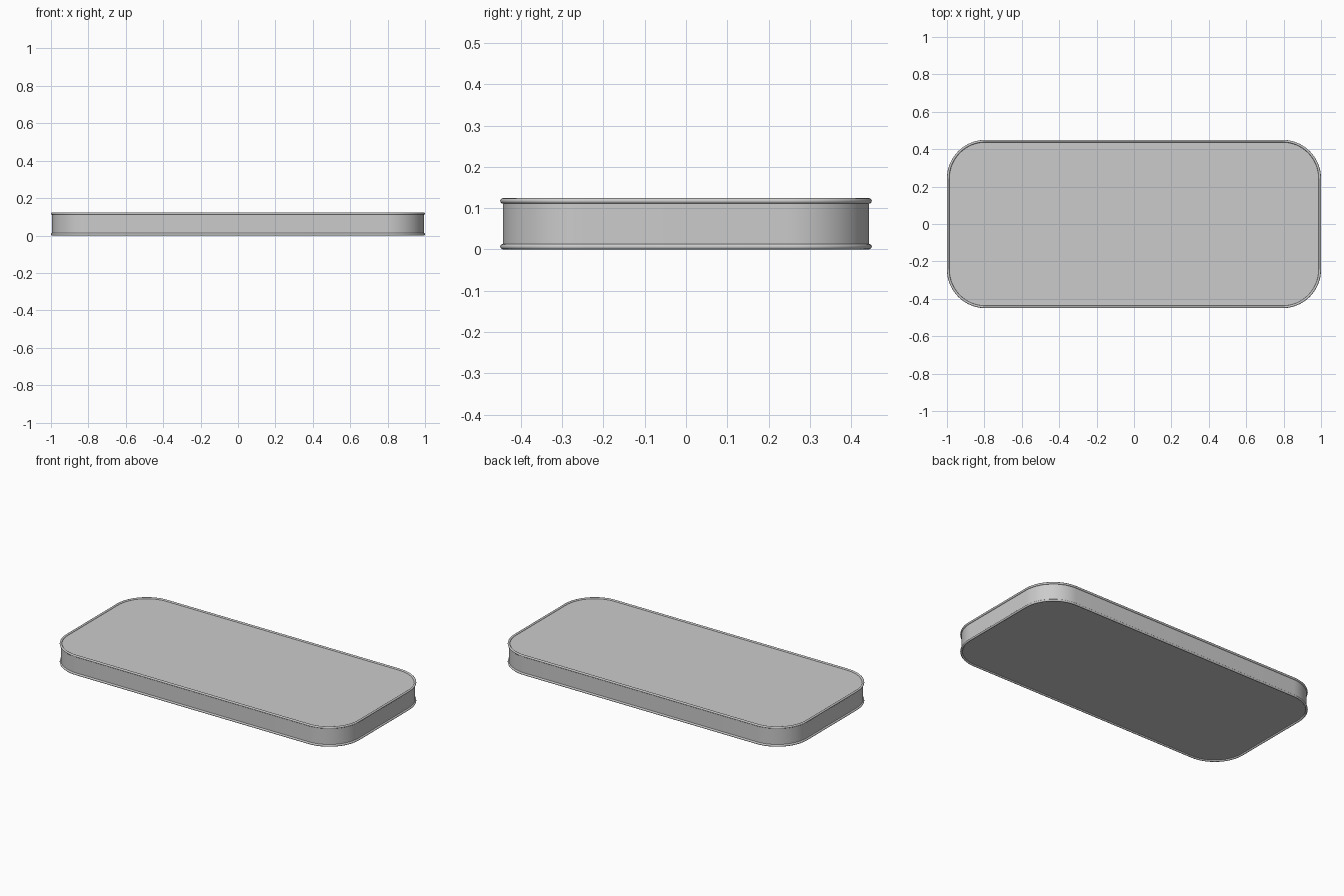
import bpy, bmesh, math

if "Cube" in bpy.data.objects:
    bpy.data.objects.remove(bpy.data.objects["Cube"])

R = 0.0065              # piping radius
HX, HY = 1 - R, 0.45 - R   # slab half sizes (piping is centred on the edge)
CORNER, SEG = 0.2, 16
HEIGHT = 0.124


def outline():
    pts = []
    for i, (sx, sy) in enumerate([(1, 1), (-1, 1), (-1, -1), (1, -1)]):
        for k in range(SEG + 1):
            a = math.pi / 2 * (i + k / SEG)
            pts.append((sx * (HX - CORNER) + CORNER * math.cos(a),
                        sy * (HY - CORNER) + CORNER * math.sin(a)))
    return pts


def smooth(obj):
    bpy.ops.object.select_all(action='DESELECT')
    obj.select_set(True)
    bpy.context.view_layer.objects.active = obj
    bpy.ops.object.shade_smooth_by_angle(angle=math.radians(40))


def add_mesh(name, bm):
    bmesh.ops.recalc_face_normals(bm, faces=bm.faces)
    me = bpy.data.meshes.new(name)
    bm.to_mesh(me)
    bm.free()
    obj = bpy.data.objects.new(name, me)
    bpy.context.collection.objects.link(obj)
    smooth(obj)


# cushion slab: rounded rectangle extruded upward
bm = bmesh.new()
face = bm.faces.new([bm.verts.new((x, y, R)) for x, y in outline()])
ext = bmesh.ops.extrude_face_region(bm, geom=[face], use_keep_orig=True)
top = [v for v in ext["geom"] if isinstance(v, bmesh.types.BMVert)]
bmesh.ops.translate(bm, verts=top, vec=(0, 0, HEIGHT - 2 * R))
add_mesh("cushion_body", bm)


# round piping along the upper and lower edges
def piping(name, z):
    bm = bmesh.new()
    pts, n, sides = outline(), 4 * (SEG + 1), 12
    rings = []
    for i, (x, y) in enumerate(pts):
        corner, k = divmod(i, SEG + 1)
        a = math.pi / 2 * (corner + k / SEG)   # outward direction
        ring = []
        for j in range(sides):
            t = 2 * math.pi * j / sides
            ring.append(bm.verts.new((x + R * math.cos(t) * math.cos(a),
                                      y + R * math.cos(t) * math.sin(a),
                                      z + R * math.sin(t))))
        rings.append(ring)
    for i in range(n):
        p, q = rings[i], rings[(i + 1) % n]
        for j in range(sides):
            m = (j + 1) % sides
            bm.faces.new((p[j], q[j], q[m], p[m]))
    add_mesh(name, bm)


piping("lower_piping", R)
piping("upper_piping", HEIGHT - R)
